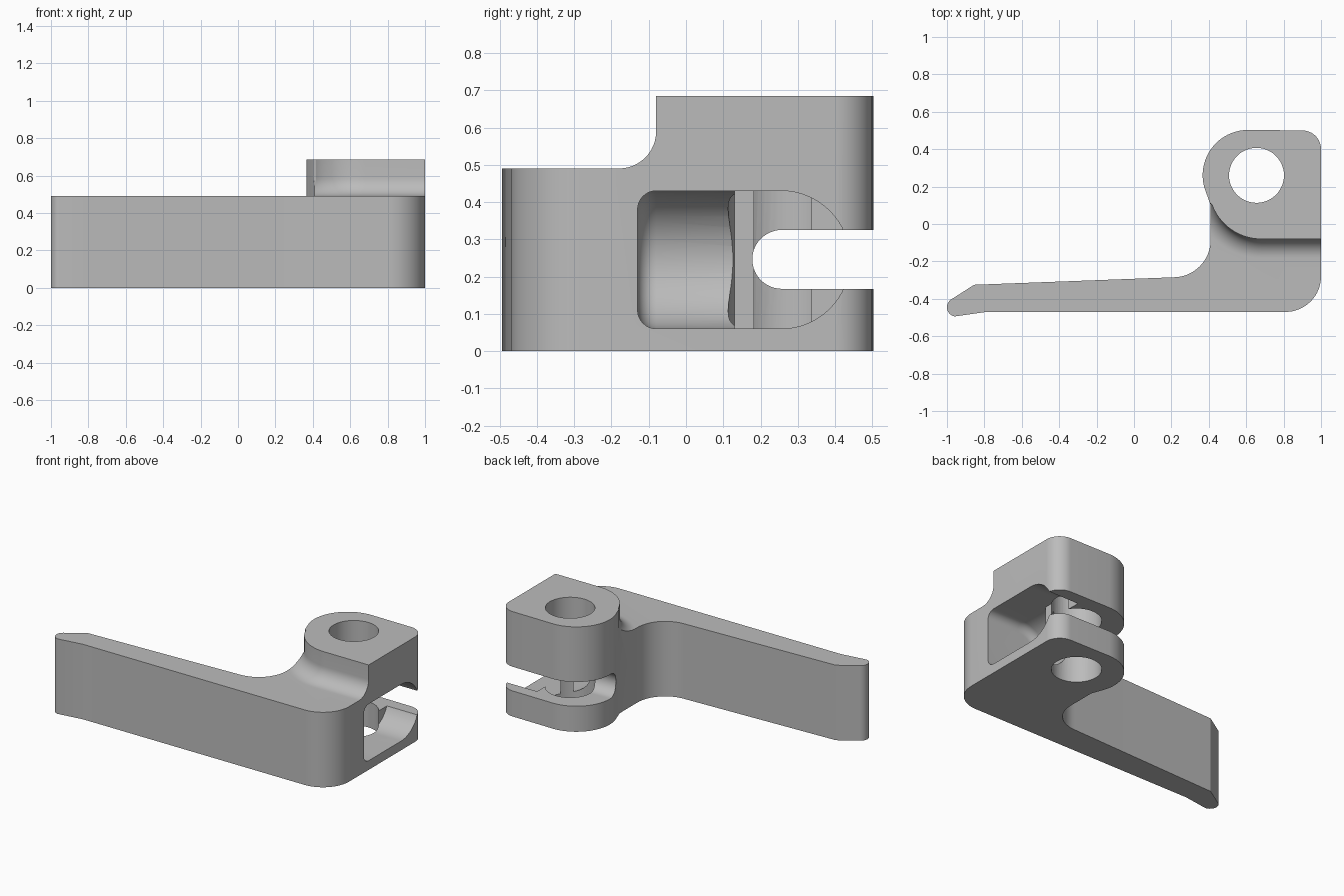
import bpy, bmesh
from math import sin, cos, radians, sqrt

if "Cube" in bpy.data.objects:
    bpy.data.objects.remove(bpy.data.objects["Cube"])

grey = bpy.data.materials.new("plain grey")
grey.use_nodes = True
colour = (0.5, 0.5, 0.5, 1)
grey.diffuse_color = colour
grey.node_tree.nodes["Principled BSDF"].inputs["Base Color"].default_value = colour


def arc(cx, cy, r, start, end, n=16):
    angles = [radians(start + (end - start) * i / n) for i in range(n + 1)]
    return [(cx + r * cos(a), cy + r * sin(a)) for a in angles]


def loft(name, loops):
    """Join equal-length loops of 3D points into a closed solid."""
    bm = bmesh.new()
    rings = [[bm.verts.new(p) for p in loop] for loop in loops]
    for a, b in zip(rings, rings[1:]):
        for i in range(len(a)):
            j = (i + 1) % len(a)
            bm.faces.new((a[i], a[j], b[j], b[i]))
    bm.faces.new(rings[0][::-1])
    bm.faces.new(rings[-1])
    bmesh.ops.recalc_face_normals(bm, faces=bm.faces)
    mesh = bpy.data.meshes.new(name)
    bm.to_mesh(mesh)
    bm.free()
    mesh.materials.append(grey)
    obj = bpy.data.objects.new(name, mesh)
    bpy.context.collection.objects.link(obj)
    return obj


def prism_z(name, pts, z0, z1):
    return loft(name, [[(x, y, z) for x, y in pts] for z in (z0, z1)])


def prism_x(name, pts, x0, x1):
    return loft(name, [[(x, y, z) for y, z in pts] for x in (x0, x1)])


def carve(obj, cutter):
    mod = obj.modifiers.new(cutter.name, "BOOLEAN")
    mod.operation = "DIFFERENCE"
    mod.solver = "EXACT"
    mod.object = cutter
    bpy.context.view_layer.objects.active = obj
    bpy.ops.object.modifier_apply(modifier=mod.name)
    bpy.data.objects.remove(cutter)


# Lever plan: hub, waist, arm with rounded tip, rounded front corner
plan = (arc(0.9, 0.4, 0.1, 0, 90)
        + arc(0.61, 0.26, 0.243, 90, 195, 24)
        + [(0.41, 0.1)]
        + arc(0.21, -0.085, 0.2, 0, -90)
        + [(-0.855, -0.325)]
        + arc(-0.95, -0.445, 0.05, 120, 260)
        + [(-0.79, -0.47)]
        + arc(0.81, -0.28, 0.19, -90, 0))
lever = prism_z("lever", plan, 0, 0.685)

# Lower the arm, leaving a raised hub with a concave fillet at its foot
base, fillet = 0.49, 0.1
levels = []
for i in range(13):
    a = radians(90 * i / 12)
    levels.append((base + fillet * (1 - cos(a)), fillet * (1 - sin(a))))
levels.append((0.8, 0))
loops = []
for z, d in levels:
    edge = [(1.3, -0.08 - d)] + arc(0.68, 0.2, 0.28 + d, 270, 200, 24)
    edge += [(0.15, 0.3), (-1.3, 0.3), (-1.3, -0.8), (1.3, -0.8)]
    loops.append([(x, y, z) for x, y in edge])
carve(lever, loft("arm_step", loops))

# Deep part of the side pocket: half-round back, rounded front end
mid, rad, floor_x, front, corner = 0.245, 0.185, 0.78, -0.13, 0.05
loops = []
for i in range(9):
    a = radians(90 * i / 8)
    inset = corner * (1 - sin(a))
    section = arc(floor_x, mid, rad - inset, 90, 270, 32)
    section += [(1.2, mid - rad + inset), (1.2, mid + rad - inset)]
    loops.append([(x, front + corner * (1 - cos(a)), z) for x, z in section])
loops.append([(x, 0.13, z) for x, y, z in loops[-1]])
carve(lever, loft("deep_pocket", loops))

# Shallow part of the side pocket, rounded towards the back
mouth = [(0.0, mid + rad), (0.0, mid - rad)] + arc(0.255, mid, rad, -90, 90, 32)
carve(lever, prism_x("shallow_pocket", mouth, floor_x, 1.2))

# Pivot hole through the hub
carve(lever, prism_z("pivot_hole", arc(0.655, 0.26, 0.147, 0, 352.5, 47), -0.2, 0.9))

# Round-ended slot open at the back
slot = arc(0.257, 0.246, 0.079, 90, 270, 24) + [(0.8, 0.167), (0.8, 0.325)]
carve(lever, prism_x("back_slot", slot, 0.1, 1.3))

# Smooth shading with sharp edges kept
bpy.ops.object.select_all(action="DESELECT")
lever.select_set(True)
bpy.context.view_layer.objects.active = lever
bpy.ops.object.shade_smooth_by_angle(angle=radians(30))
